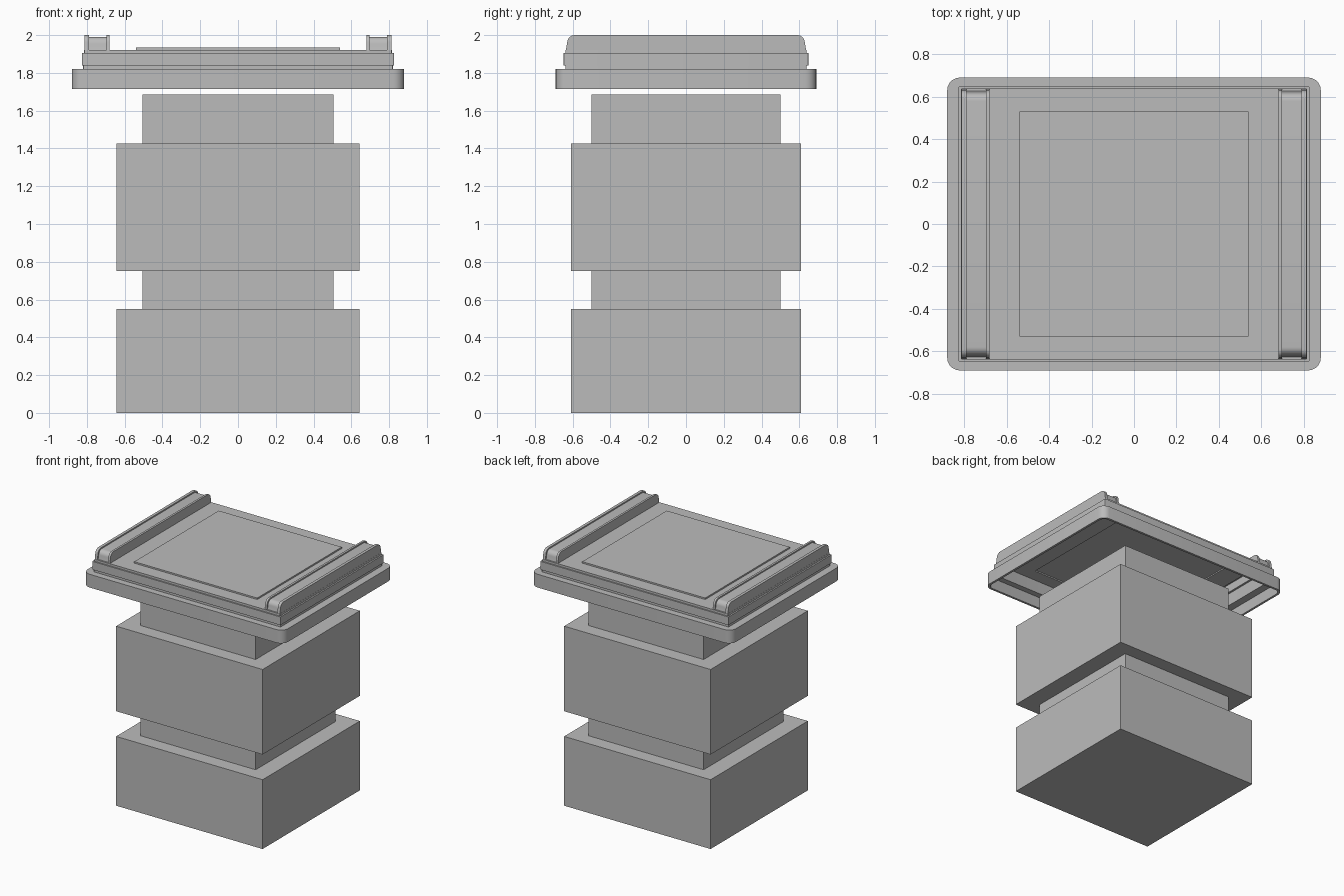
import bpy, bmesh, math

default = bpy.data.objects.get("Cube")
if default:
    bpy.data.objects.remove(default, do_unlink=True)

grey = bpy.data.materials.new("plain grey")
grey.use_nodes = True
colour = (0.5, 0.5, 0.5, 1)
grey.diffuse_color = colour
grey.node_tree.nodes["Principled BSDF"].inputs["Base Color"].default_value = colour


def finish(bm, name, smooth=False):
    bmesh.ops.recalc_face_normals(bm, faces=bm.faces)
    mesh = bpy.data.meshes.new(name)
    bm.to_mesh(mesh)
    bm.free()
    mesh.materials.append(grey)
    obj = bpy.data.objects.new(name, mesh)
    bpy.context.collection.objects.link(obj)
    if smooth:
        bpy.ops.object.select_all(action='DESELECT')
        obj.select_set(True)
        bpy.context.view_layer.objects.active = obj
        bpy.ops.object.shade_smooth_by_angle(angle=math.radians(30))
    return obj


def loft(name, sections, corner_steps=6, smooth=False):
    """Join stacked rounded rectangles (half x, half y, radius, z)."""
    bm = bmesh.new()
    rings = []
    for hx, hy, r, z in sections:
        ring = []
        for k, (sx, sy) in enumerate([(1, 1), (-1, 1), (-1, -1), (1, -1)]):
            for i in range(corner_steps if r else 1):
                a = (k + i / max(corner_steps - 1, 1)) * math.pi / 2
                ring.append(bm.verts.new((sx * (hx - r) + r * math.cos(a),
                                          sy * (hy - r) + r * math.sin(a), z)))
        rings.append(ring)
    for a, b in zip(rings, rings[1:]):
        n = len(a)
        for i in range(n):
            bm.faces.new((a[i], a[(i + 1) % n], b[(i + 1) % n], b[i]))
    bm.faces.new(rings[0])
    bm.faces.new(rings[-1])
    return finish(bm, name, smooth)


def box(name, hx, hy, z0, z1, x=0):
    obj = loft(name, [(hx, hy, 0, z0), (hx, hy, 0, z1)])
    obj.location.x = x
    return obj


def rail_strip(name, x0, x1, half, top, bottom, r=0.04, lean=0.008):
    """Long strip along y with rounded upper ends, extruded across x."""
    side = [(half, bottom)]
    for i in range(9):
        a = i / 8 * math.pi / 2
        side.append((half - lean - r + r * math.cos(a), top - r + r * math.sin(a)))
    outline = side + [(-y, z) for y, z in reversed(side)]
    bm = bmesh.new()
    face = bm.faces.new([bm.verts.new((x0, y, z)) for y, z in outline])
    out = bmesh.ops.extrude_face_region(bm, geom=[face])
    moved = [v for v in out["geom"] if isinstance(v, bmesh.types.BMVert)]
    bmesh.ops.translate(bm, verts=moved, vec=(x1 - x0, 0, 0))
    return finish(bm, name, True)


def cut(target, cutter):
    mod = target.modifiers.new("hollow", 'BOOLEAN')
    mod.operation = 'DIFFERENCE'
    mod.solver = 'EXACT'
    mod.object = cutter
    cutter.hide_render = True
    cutter.hide_viewport = True
    cutter.display_type = 'WIRE'


# Stacked body
box("lower_block", 0.643, 0.61, 0, 0.55)
box("middle_neck", 0.505, 0.50, 0.55, 0.75)
box("upper_block", 0.643, 0.61, 0.75, 1.425)
box("top_neck", 0.505, 0.50, 1.425, 1.685)

# Hollow lid: inside from ceiling to rim, then outside up to the deck
lid = loft("lid", [
    (0.80, 0.625, 0.005, 1.905),
    (0.80, 0.625, 0.005, 1.805),
    (0.862, 0.672, 0.042, 1.805),
    (0.862, 0.672, 0.042, 1.715),
    (0.88, 0.69, 0.06, 1.715),
    (0.88, 0.69, 0.06, 1.82),
    (0.82, 0.638, 0.005, 1.82),
    (0.82, 0.638, 0.005, 1.84),
    (0.826, 0.648, 0.005, 1.84),
    (0.826, 0.648, 0.005, 1.905),
    (0.814, 0.638, 0.005, 1.905),
    (0.814, 0.638, 0.005, 1.922),
], smooth=True)

# Raised centre panel with a matching recess beneath
box("centre_panel", 0.54, 0.53, 1.918, 1.934)
cut(lid, box("panel_recess_cutter", 0.53, 0.52, 1.89, 1.915))

# Side rails: two cheeks and a slightly lower core, hollow below
for label, s in (("left", 1), ("right", -1)):
    rail_strip(label + "_rail_inner_cheek", s * 0.68, s * 0.697, 0.637, 2.0, 1.915)
    rail_strip(label + "_rail_outer_cheek", s * 0.79, s * 0.813, 0.637, 2.0, 1.915)
    core = rail_strip(label + "_rail_core", s * 0.697, s * 0.79, 0.627, 1.99, 1.915)
    cutter = box(label + "_rail_hollow_cutter", 0.04, 0.60, 1.89, 1.97, x=s * 0.7435)
    cut(lid, cutter)
    cut(core, cutter)
